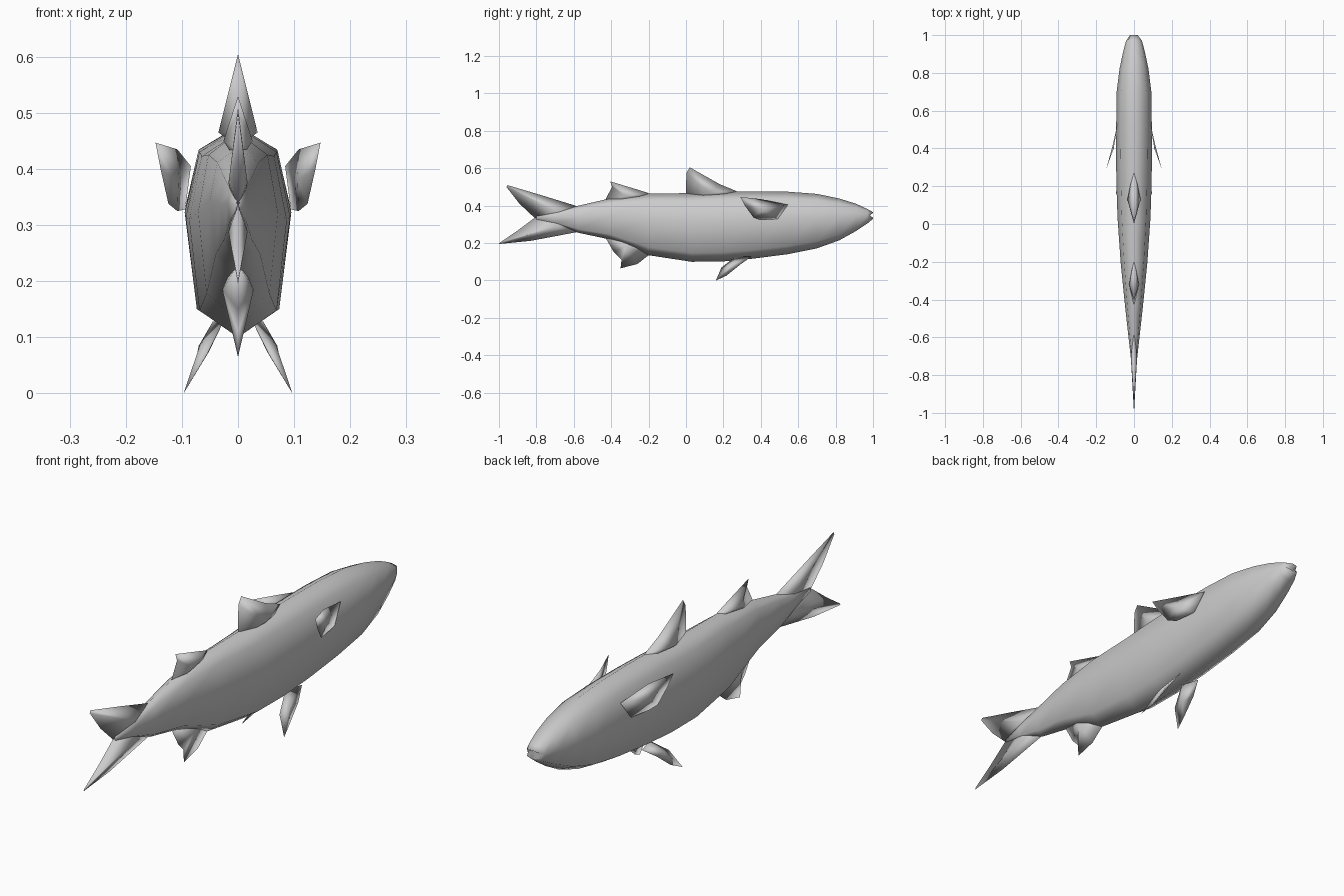
import bpy
import bmesh
from mathutils import Vector

cube = bpy.data.objects.get("Cube")
if cube:
    bpy.data.objects.remove(cube)

grey = bpy.data.materials.new("plain grey")
grey.use_nodes = True
grey.diffuse_color = (0.6, 0.6, 0.6, 1)
grey.node_tree.nodes["Principled BSDF"].inputs["Base Color"].default_value = grey.diffuse_color


def finish(name, bm, mirrored=False):
    """Turn a bmesh into a smooth grey object, optionally mirrored across x."""
    bmesh.ops.recalc_face_normals(bm, faces=bm.faces)
    mesh = bpy.data.meshes.new(name)
    bm.to_mesh(mesh)
    bm.free()
    mesh.materials.append(grey)
    for face in mesh.polygons:
        face.use_smooth = True
    obj = bpy.data.objects.new(name, mesh)
    bpy.context.collection.objects.link(obj)
    if mirrored:
        obj.modifiers.new("mirror", "MIRROR")
    return obj


def fin(name, outline, apex, bulge, mirrored=False):
    """Thin lens: a sharp outline closed by a raised centre on each side."""
    bm = bmesh.new()
    rim = [bm.verts.new(p) for p in outline]
    for side in (1, -1):
        tip = bm.verts.new(Vector(apex) + side * Vector(bulge))
        for a, b in zip(rim, rim[1:] + rim[:1]):
            bm.faces.new((a, b, tip))
    return finish(name, bm, mirrored)


def middle_fin(name, outline, apex, thickness):
    return fin(name, [(0, y, z) for y, z in outline], (0, *apex), (thickness, 0, 0))


# Body: eight-sided sections (y, bottom, top, half width) from nose to tail root
sections = [
    (1.0, .33, .365, .026), (.97, .305, .382, .042), (.91, .265, .41, .058),
    (.82, .215, .438, .077), (.7, .172, .463, .092), (.54, .14, .475, .094),
    (.36, .117, .477, .095), (.2, .102, .475, .093), (.03, .1, .467, .087),
    (-.2, .135, .465, .071), (-.41, .22, .438, .05), (-.575, .255, .4, .032),
    (-.7, .3, .37, .018), (-.8, .325, .345, .004),
]
half = [(0, 1), (.74, .88), (1, .57), (.79, .13), (0, 0)]
profile = half + [(-x, z) for x, z in half[3:0:-1]]
bm = bmesh.new()
rings = [[bm.verts.new((x * w, y, low + z * (high - low))) for x, z in profile]
         for y, low, high, w in sections]
for r, s in zip(rings, rings[1:]):
    for i in range(8):
        j = (i + 1) % 8
        bm.faces.new((r[i], r[j], s[j], s[i]))
bm.faces.new(rings[-1])
# Mouth: corners and centre drawn back between the lips
nose = rings[0]
for corner in (nose[2], nose[6]):
    corner.co.y -= .018
mouth = bm.verts.new((0, .98, .348))
for i in range(8):
    bm.faces.new((nose[i], nose[(i + 1) % 8], mouth))
finish("body", bm)

# Fins on the centre line
middle_fin("front_dorsal_fin", [(.3, .46), (.26, .482), (.18, .515), (.02, .605), (.002, .575),
                                (0, .465), (.03, .44)], (.13, .465), .035)
middle_fin("rear_dorsal_fin", [(-.18, .45), (-.2, .467), (-.25, .483), (-.405, .53), (-.395, .5),
                               (-.43, .435), (-.4, .41)], (-.32, .45), .026)
middle_fin("anal_fin", [(-.18, .16), (-.2, .135), (-.26, .088), (-.35, .065), (-.345, .11),
                        (-.385, .15), (-.43, .228), (-.38, .25)], (-.32, .185), .028)

# Tail: two lobes overlapping at the root
middle_fin("upper_tail_lobe", [(-.575, .395), (-.77, .455), (-.955, .51), (-.96, .5), (-.89, .41),
                               (-.81, .335), (-.6, .3)], (-.7, .375), .017)
middle_fin("lower_tail_lobe", [(-.575, .26), (-.83, .212), (-1, .195), (-.995, .203), (-.91, .26),
                               (-.81, .335), (-.6, .36)], (-.7, .288), .017)

# Paired fins on the flanks and belly
fin("pectoral_fins", [(.084, .545, .405), (.108, .4, .435), (.147, .29, .447), (.138, .315, .4),
                      (.124, .36, .338), (.108, .395, .325), (.094, .49, .328)],
    (.11, .41, .38), (.004, .002, 0), True)
fin("pelvic_fins", [(.045, .35, .128), (.025, .27, .13), (.055, .19, .07), (.097, .16, 0),
                    (.082, .215, .025), (.07, .29, .085)],
    (.06, .24, .08), (.008, 0, .006), True)
